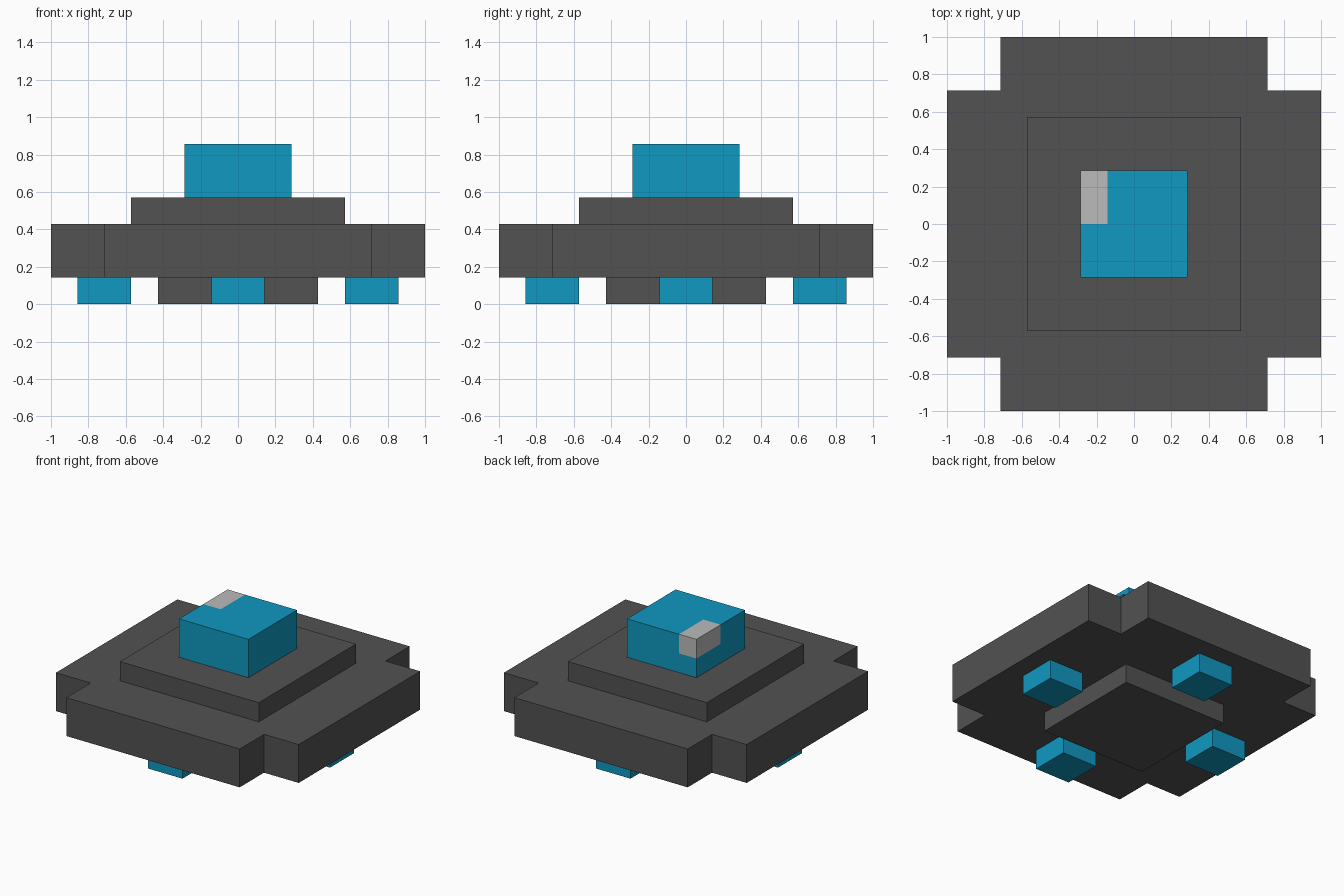
import bpy, bmesh
from mathutils import Vector

cube = bpy.data.objects.get("Cube")
if cube:
    bpy.data.objects.remove(cube, do_unlink=True)

U = 1 / 7  # module: the whole shape sits on a grid 14 units wide


def material(name, rgb):
    m = bpy.data.materials.new(name)
    m.use_nodes = True
    col = (*rgb, 1.0)
    m.diffuse_color = col
    m.node_tree.nodes["Principled BSDF"].inputs["Base Color"].default_value = col
    return m


DARK = material("dark grey hull", (0.084, 0.084, 0.084))
CYAN = material("cyan glow", (0.005, 0.314, 0.533))
PALE = material("pale grey highlight", (0.503, 0.497, 0.503))


def finish(name, bm, *mats):
    bmesh.ops.recalc_face_normals(bm, faces=bm.faces)
    me = bpy.data.meshes.new(name)
    bm.to_mesh(me)
    bm.free()
    for m in mats:
        me.materials.append(m)
    ob = bpy.data.objects.new(name, me)
    bpy.context.collection.objects.link(ob)
    return ob


def prism(points, z0, z1):
    """Extrude a flat outline, given in modules, from z0 to z1."""
    bm = bmesh.new()
    base = bm.faces.new([bm.verts.new((x * U, y * U, z0 * U)) for x, y in points])
    top = bmesh.ops.extrude_face_region(bm, geom=[base])["geom"]
    verts = [g for g in top if isinstance(g, bmesh.types.BMVert)]
    bmesh.ops.translate(bm, verts=verts, vec=(0, 0, (z1 - z0) * U))
    return bm


def square(r, cx=0, cy=0):
    return [(cx - r, cy - r), (cx + r, cy - r), (cx + r, cy + r), (cx - r, cy + r)]


# Main hull: a square with notched corners
outline = []
for c, s in ((1, 0), (0, 1), (-1, 0), (0, -1)):
    for x, y in ((7, -5), (7, 5), (5, 5)):
        outline.append((c * x - s * y, s * x + c * y))
finish("hull", prism(outline, 1, 3), DARK)

# Stepped decks above and below the hull
finish("upper_deck", prism(square(4), 3, 4), DARK)
finish("belly_plate", prism(square(3), 0, 1), DARK)

# Four thruster pods under the middle of each side
for name, x, y in (("left", 5, 0), ("right", -5, 0), ("front", 0, -5), ("back", 0, 5)):
    finish(name + "_thruster", prism(square(1, x, y), 0, 1), CYAN)

# Cockpit dome, cut so that one upper corner carries the pale highlight
bm = prism(square(2), 4, 6)
for co, no in (((-U, 0, 0), (1, 0, 0)), ((0, 0, 0), (0, 1, 0)), ((0, 0, 5 * U), (0, 0, 1))):
    bmesh.ops.bisect_plane(bm, geom=bm.verts[:] + bm.edges[:] + bm.faces[:],
                           plane_co=Vector(co), plane_no=Vector(no))
for f in bm.faces:
    p = f.calc_center_median()
    f.material_index = int(p.x < -U and p.y > 0 and p.z > 5 * U)
finish("cockpit", bm, CYAN, PALE)
